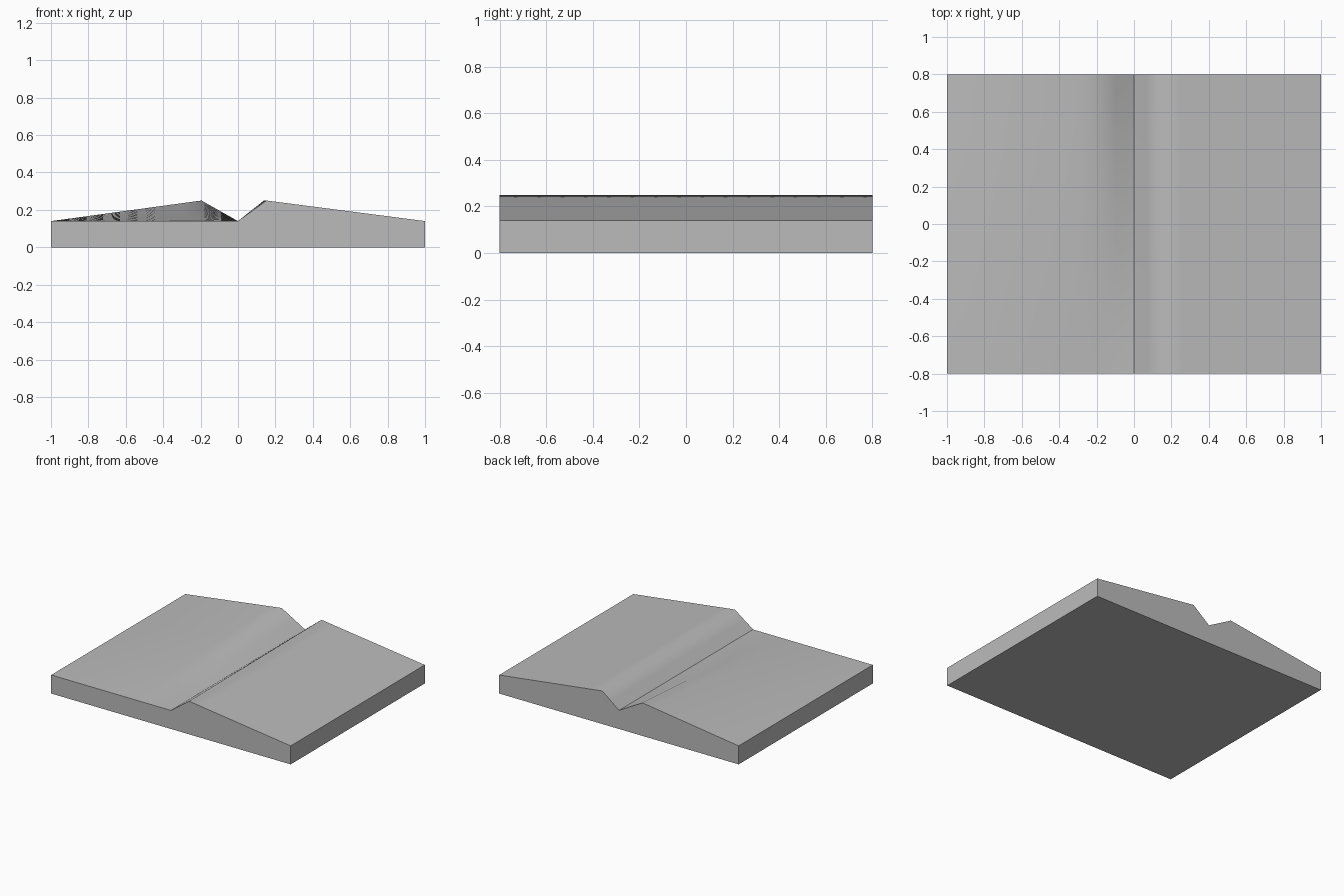
import bpy
import bmesh

cube = bpy.data.objects.get("Cube")
if cube:
    bpy.data.objects.remove(cube, do_unlink=True)

# Single stone grey material
grey = bpy.data.materials.new("plain grey")
grey.use_nodes = True
colour = (0.5, 0.5, 0.5, 1)
grey.diffuse_color = colour
grey.node_tree.nodes["Principled BSDF"].inputs["Base Color"].default_value = colour

HALF_DEPTH, BASE, RISE, ROWS = 0.8, 0.14, 0.11, 16


def lerp(a, b, t):
    return a + (b - a) * t


def section(t):
    """Top profile from -x to +x; t runs from 0 at the front to 1 at the back."""
    keys = [(-1, BASE, 8), (-0.195, BASE + RISE * t, 2), (0, BASE, 2),
            (lerp(0.152, 0.138, t), BASE + RISE, 8), (1, BASE, 0)]
    points = []
    for (x0, z0, steps), (x1, z1, _) in zip(keys, keys[1:]):
        points += [(lerp(x0, x1, i / steps), lerp(z0, z1, i / steps)) for i in range(steps)]
    return points + [(1, BASE)]


# Top surface: two mounds either side of a valley, the left one fading to the front
bm = bmesh.new()
grid = []
for r in range(ROWS + 1):
    t = r / ROWS
    y = lerp(-HALF_DEPTH, HALF_DEPTH, t)
    grid.append([bm.verts.new((x, y, z)) for x, z in section(t)])
for front, back in zip(grid, grid[1:]):
    for i in range(len(front) - 1):
        bm.faces.new((front[i], front[i + 1], back[i + 1], back[i])).smooth = True

# Flat walls and underside
corners = [bm.verts.new((x, y, 0)) for x, y in
           ((-1, -HALF_DEPTH), (1, -HALF_DEPTH), (1, HALF_DEPTH), (-1, HALF_DEPTH))]
a, b, c, d = corners
bm.faces.new([a, b] + grid[0][::-1])
bm.faces.new([c, d] + grid[-1])
bm.faces.new([b, c] + [row[-1] for row in reversed(grid)])
bm.faces.new([d, a] + [row[0] for row in grid])
bm.faces.new((d, c, b, a))

# Keep the valley line and the rim crisp
for e in bm.edges:
    in_valley = all(abs(v.co.x) < 0.001 for v in e.verts)
    at_rim = any(not f.smooth for f in e.link_faces)
    e.smooth = not (in_valley or at_rim)

bmesh.ops.recalc_face_normals(bm, faces=bm.faces)
mesh = bpy.data.meshes.new("terrain_tile")
bm.to_mesh(mesh)
bm.free()
mesh.materials.append(grey)
bpy.context.collection.objects.link(bpy.data.objects.new("terrain_tile", mesh))
